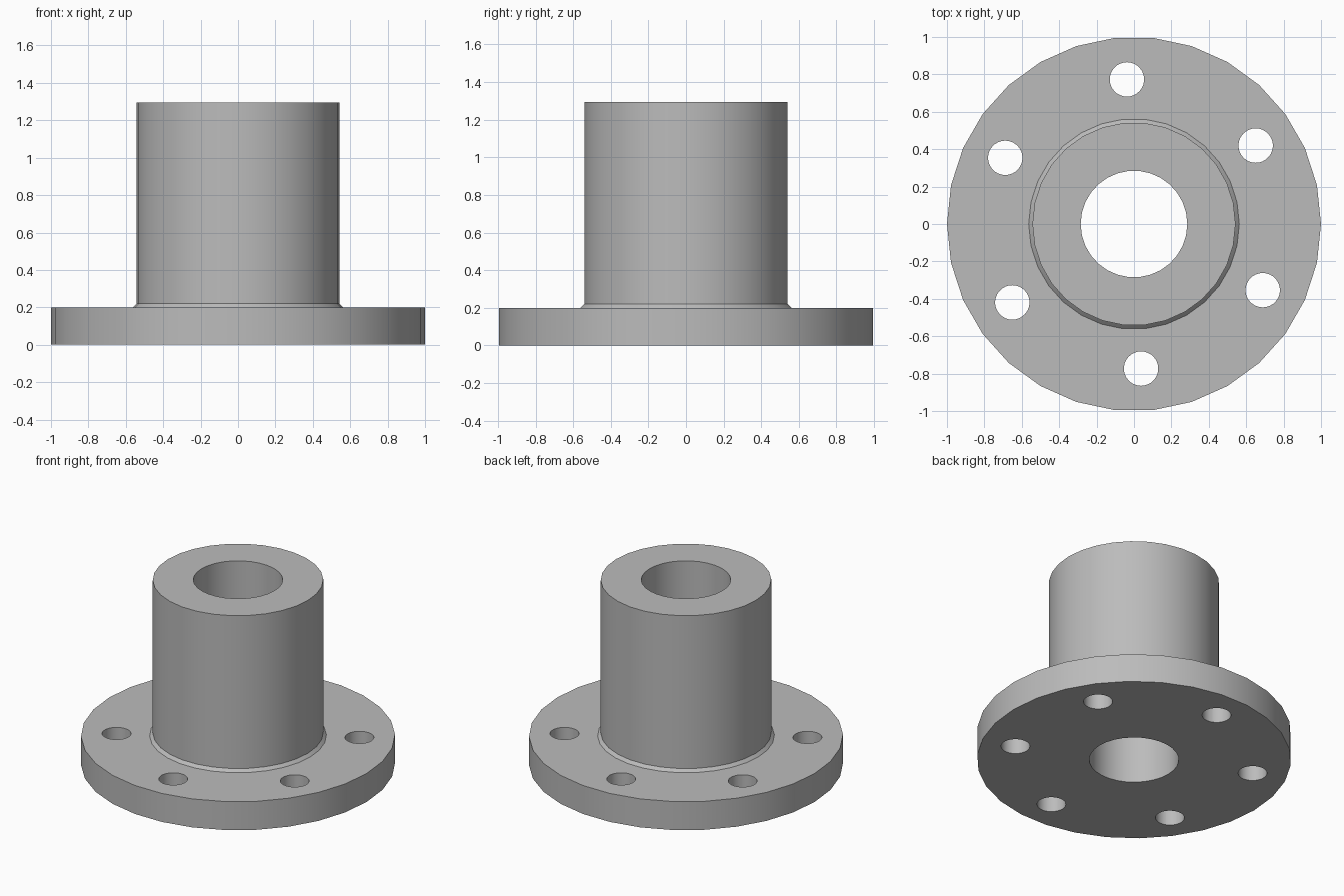
import bpy, bmesh
from math import cos, sin, tau, radians
from mathutils import Matrix

default_cube = bpy.data.objects.get("Cube")
if default_cube:
    bpy.data.objects.remove(default_cube, do_unlink=True)

SIDES = 30
FLANGE_R, FLANGE_H = 1.0, 0.2
HUB_R, HUB_TOP = 0.543, 1.294
FILLET = 0.02
BORE_R = 0.285
BOLT_R, BOLT_CIRCLE, BOLT_COUNT = 0.092, 0.774, 6
BOLT_START = radians(32.8)

steel = bpy.data.materials.new("steel grey")
steel.use_nodes = True
grey = (0.5, 0.5, 0.5, 1)
steel.diffuse_color = grey
steel.node_tree.nodes["Principled BSDF"].inputs["Base Color"].default_value = grey


def add_object(name, bm):
    bmesh.ops.recalc_face_normals(bm, faces=bm.faces)
    mesh = bpy.data.meshes.new(name)
    bm.to_mesh(mesh)
    bm.free()
    mesh.materials.append(steel)
    obj = bpy.data.objects.new(name, mesh)
    bpy.context.collection.objects.link(obj)
    return obj


def lathe(name, profile):
    """Revolve a closed (radius, height) profile around z."""
    bm = bmesh.new()
    rings = []
    for i in range(SIDES):
        a = tau * i / SIDES
        rings.append([bm.verts.new((r * cos(a), r * sin(a), z)) for r, z in profile])
    for i, ring in enumerate(rings):
        following = rings[(i + 1) % SIDES]
        for j in range(len(profile)):
            k = (j + 1) % len(profile)
            bm.faces.new((ring[j], following[j], following[k], ring[k]))
    return add_object(name, bm)


# Flange, chamfered root, hub and bore in one revolved section
body = lathe("flanged_hub", [
    (BORE_R, 0), (FLANGE_R, 0), (FLANGE_R, FLANGE_H),
    (HUB_R + FILLET, FLANGE_H), (HUB_R, FLANGE_H + FILLET),
    (HUB_R, HUB_TOP), (BORE_R, HUB_TOP),
])

# Ring of bolt holes
bm = bmesh.new()
for i in range(BOLT_COUNT):
    a = BOLT_START + tau * i / BOLT_COUNT
    centre = (BOLT_CIRCLE * cos(a), BOLT_CIRCLE * sin(a), FLANGE_H / 2)
    bmesh.ops.create_cone(bm, cap_ends=True, segments=SIDES, radius1=BOLT_R,
                          radius2=BOLT_R, depth=FLANGE_H * 2,
                          matrix=Matrix.Translation(centre))
cutter = add_object("bolt_hole_cutter", bm)
cutter.hide_render = True

bpy.ops.object.select_all(action="DESELECT")
bpy.context.view_layer.objects.active = body
body.select_set(True)
cut = body.modifiers.new("bolt holes", "BOOLEAN")
cut.operation = "DIFFERENCE"
cut.solver = "EXACT"
cut.object = cutter
bpy.ops.object.modifier_apply(modifier=cut.name)
bpy.data.objects.remove(cutter, do_unlink=True)

# Smooth walls with crisp rims
bpy.ops.object.shade_smooth_by_angle(angle=radians(30))
